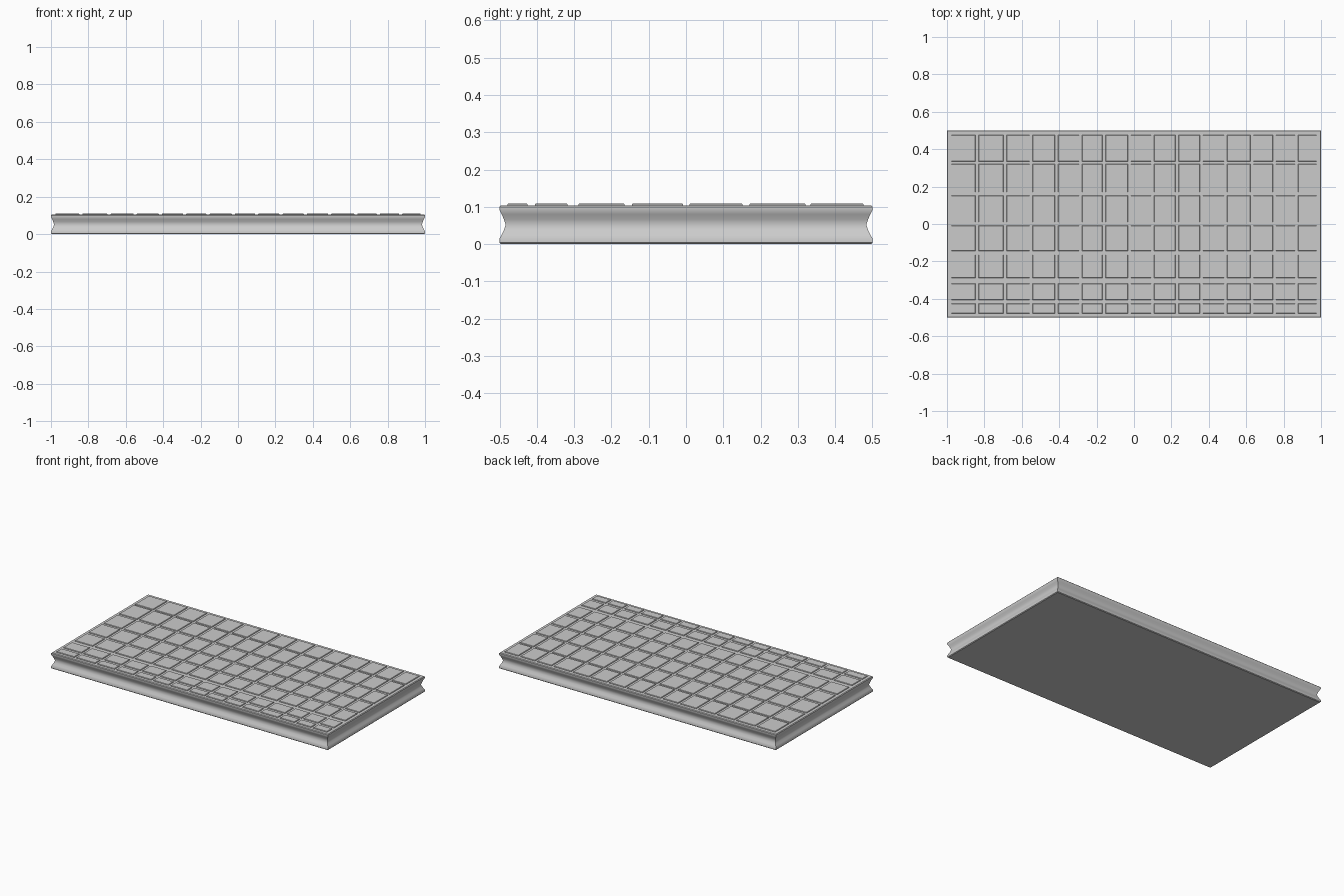
import bpy, bmesh

if "Cube" in bpy.data.objects:
    bpy.data.objects.remove(bpy.data.objects["Cube"])

def finish(bm, name, angle):
    bmesh.ops.recalc_face_normals(bm, faces=bm.faces)
    me = bpy.data.meshes.new(name)
    bm.to_mesh(me)
    bm.free()
    ob = bpy.data.objects.new(name, me)
    bpy.context.collection.objects.link(ob)
    bpy.ops.object.select_all(action='DESELECT')
    ob.select_set(True)
    bpy.context.view_layer.objects.active = ob
    bpy.ops.object.shade_smooth_by_angle(angle=angle)
    return ob

# Slab: stacked rectangular rings with a concave edge profile (inset, z)
profile = [(0.004, 0.0), (0.0, 0.004), (0.0, 0.015), (0.006, 0.026),
           (0.012, 0.038), (0.0165, 0.052), (0.012, 0.066), (0.006, 0.080),
           (0.0, 0.091), (0.0, 0.100), (0.004, 0.104)]
bm = bmesh.new()
rings = []
for d, z in profile:
    a, b = 1 - d, 0.5 - d
    rings.append([bm.verts.new(p) for p in
                  ((-a, -b, z), (a, -b, z), (a, b, z), (-a, b, z))])
for lo, hi in zip(rings, rings[1:]):
    for i in range(4):
        j = (i + 1) % 4
        bm.faces.new((lo[i], lo[j], hi[j], hi[i]))
bm.faces.new(rings[0][::-1])
bm.faces.new(rings[-1])
finish(bm, "slab", 0.7)

# Raised tiles: uneven grid given as (start, end) of rows and seam centres of columns
rows = [(-0.478, -0.425), (-0.405, -0.318), (-0.288, -0.165), (-0.145, -0.008),
        (0.010, 0.152), (0.170, 0.320), (0.334, 0.476)]
seams = [-0.985, -0.84, -0.69, -0.55, -0.415, -0.285, -0.16, -0.025, 0.10,
         0.23, 0.36, 0.49, 0.63, 0.75, 0.87, 0.985]
bm = bmesh.new()
for y0, y1 in rows:
    for x0, x1 in zip(seams, seams[1:]):
        x0, x1 = x0 + 0.008, x1 - 0.008
        loops = [[bm.verts.new(p) for p in
                  ((x0 + d, y0 + d, z), (x1 - d, y0 + d, z),
                   (x1 - d, y1 - d, z), (x0 + d, y1 - d, z))]
                 for d, z in ((0, 0.1), (0, 0.107), (0.002, 0.109))]
        for lo, hi in zip(loops, loops[1:]):
            for i in range(4):
                j = (i + 1) % 4
                bm.faces.new((lo[i], lo[j], hi[j], hi[i]))
        bm.faces.new(loops[0][::-1])
        bm.faces.new(loops[-1])
finish(bm, "surface_tiles", 0.5)
